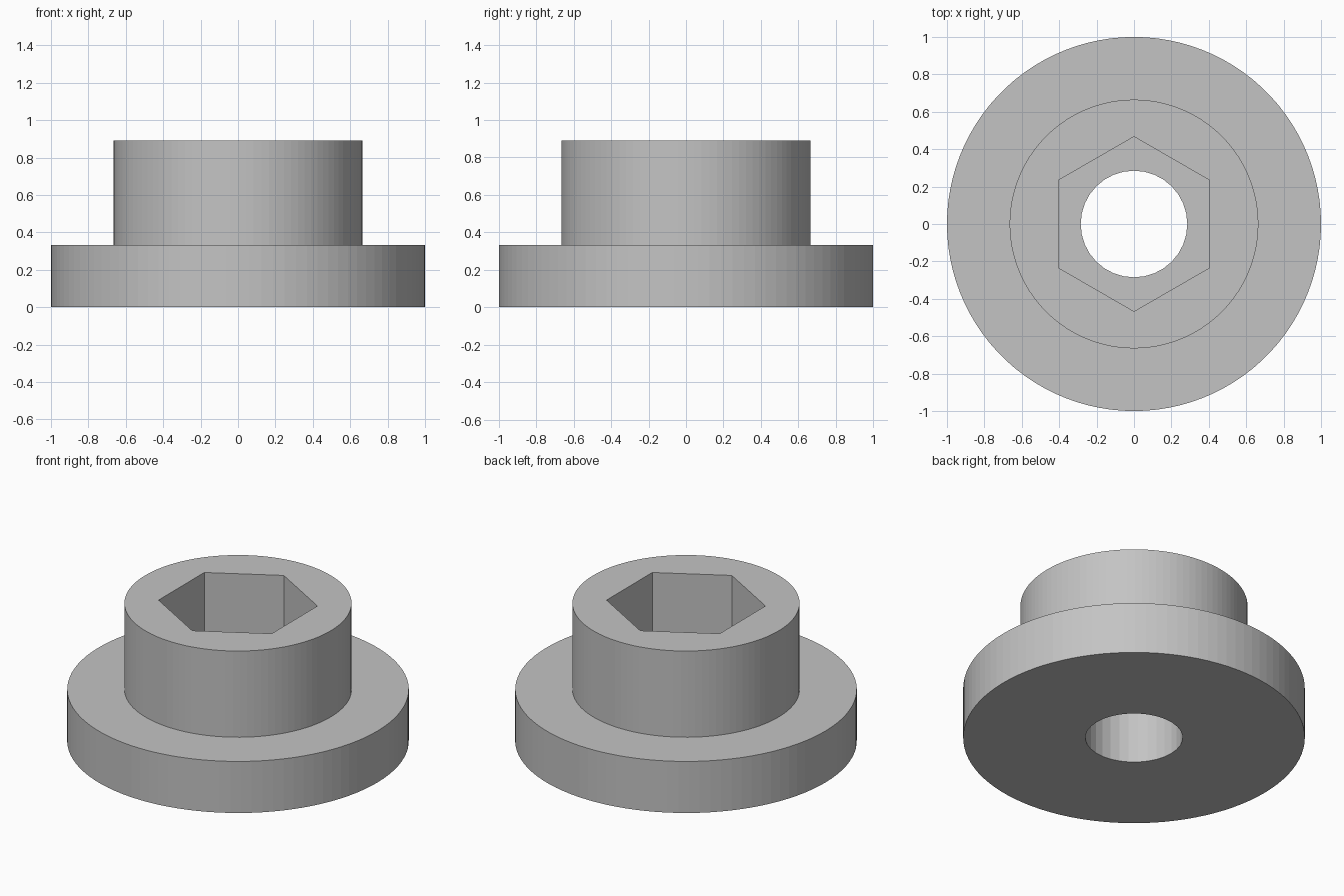
import bpy
import bmesh
import math

cube = bpy.data.objects.get("Cube")
if cube:
    bpy.data.objects.remove(cube, do_unlink=True)

FLANGE_TOP, BOSS_TOP = 0.333, 0.89
SIDES = 100

grey = bpy.data.materials.new("plain grey")
grey.use_nodes = True
grey.diffuse_color = (0.55, 0.55, 0.55, 1)
grey.node_tree.nodes["Principled BSDF"].inputs["Base Color"].default_value = grey.diffuse_color


def lathe(name, profile, sides, turn=0.0):
    """Closed solid from stacked (radius, height) rings."""
    bm = bmesh.new()
    rings = []
    for radius, z in profile:
        angles = [turn + math.tau * i / sides for i in range(sides)]
        rings.append([bm.verts.new((radius * math.cos(a), radius * math.sin(a), z))
                      for a in angles])
    for low, high in zip(rings, rings[1:]):
        for i in range(sides):
            j = (i + 1) % sides
            bm.faces.new((low[i], low[j], high[j], high[i]))
    bm.faces.new(rings[0][::-1])
    bm.faces.new(rings[-1])
    mesh = bpy.data.meshes.new(name)
    bm.to_mesh(mesh)
    bm.free()
    mesh.materials.append(grey)
    obj = bpy.data.objects.new(name, mesh)
    bpy.context.collection.objects.link(obj)
    return obj


def cut(target, cutter):
    """Subtract a hidden cutter from the target."""
    mod = target.modifiers.new(cutter.name, 'BOOLEAN')
    mod.operation = 'DIFFERENCE'
    mod.solver = 'EXACT'
    mod.object = cutter
    cutter.hide_render = True
    cutter.hide_set(True)


# Wide flange with a narrower boss on top
body = lathe("flanged_bushing", [(1, 0), (1, FLANGE_TOP),
                                 (0.665, FLANGE_TOP), (0.665, BOSS_TOP)], SIDES)

# Hexagonal socket down through the boss, points toward front and back
cut(body, lathe("hex_socket_cutter", [(0.467, FLANGE_TOP), (0.467, BOSS_TOP + 0.2)],
                6, math.pi / 6))

# Round bolt hole through the flange
cut(body, lathe("bolt_hole_cutter", [(0.285, -0.2), (0.285, BOSS_TOP + 0.3)], 32))

# Bake the cuts and drop the cutters
bpy.context.view_layer.update()
depsgraph = bpy.context.evaluated_depsgraph_get()
body_mesh = bpy.data.meshes.new_from_object(body.evaluated_get(depsgraph))
cutters = [mod.object for mod in body.modifiers]
body.modifiers.clear()
body.data = body_mesh
for cutter in cutters:
    bpy.data.objects.remove(cutter, do_unlink=True)
